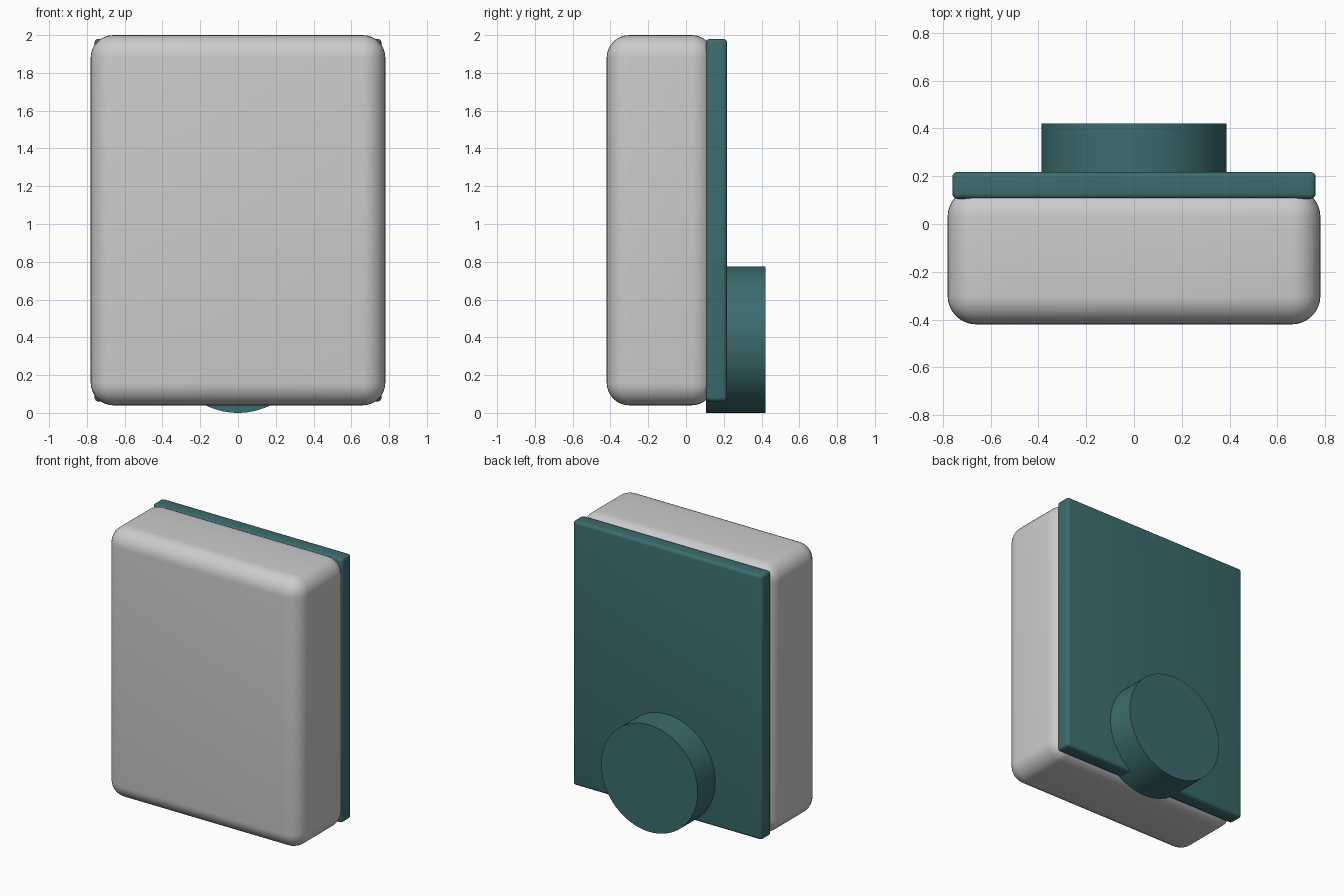
import bpy
import math

if "Cube" in bpy.data.objects:
    bpy.data.objects.remove(bpy.data.objects["Cube"])

teal = bpy.data.materials.new("teal")
teal.diffuse_color = (0.045, 0.15, 0.16, 1)
teal.use_nodes = True
teal.node_tree.nodes["Principled BSDF"].inputs["Base Color"].default_value = teal.diffuse_color


def smooth(obj, angle):
    bpy.ops.object.select_all(action='DESELECT')
    obj.select_set(True)
    bpy.context.view_layer.objects.active = obj
    bpy.ops.object.shade_smooth_by_angle(angle=math.radians(angle))


def rounded_box(name, lo, hi, radius, segments, mat=None):
    """Box between two corners with every edge rounded."""
    centre = [(a + b) / 2 for a, b in zip(lo, hi)]
    bpy.ops.mesh.primitive_cube_add(size=1, location=centre)
    obj = bpy.context.object
    obj.name = name
    obj.scale = [b - a for a, b in zip(lo, hi)]
    bpy.ops.object.transform_apply(location=False, rotation=False, scale=True)
    bevel = obj.modifiers.new("round_edges", 'BEVEL')
    bevel.width = radius
    bevel.segments = segments
    bevel.limit_method = 'NONE'
    bpy.ops.object.modifier_apply(modifier=bevel.name)
    if mat:
        obj.data.materials.append(mat)
    smooth(obj, 40)
    return obj


# Main housing
rounded_box("body", (-0.78, -0.42, 0.04), (0.78, 0.15, 2.0), 0.12, 8)

# Panel on the back
rounded_box("back_plate", (-0.76, 0.105, 0.06), (0.76, 0.218, 1.98), 0.022, 4, teal)

# Round boss low on the back plate
bpy.ops.mesh.primitive_cylinder_add(vertices=96, radius=0.388, depth=0.315,
                                    location=(0, 0.2625, 0.388),
                                    rotation=(math.radians(90), 0, 0))
disc = bpy.context.object
disc.name = "round_boss"
disc.data.materials.append(teal)
smooth(disc, 40)
